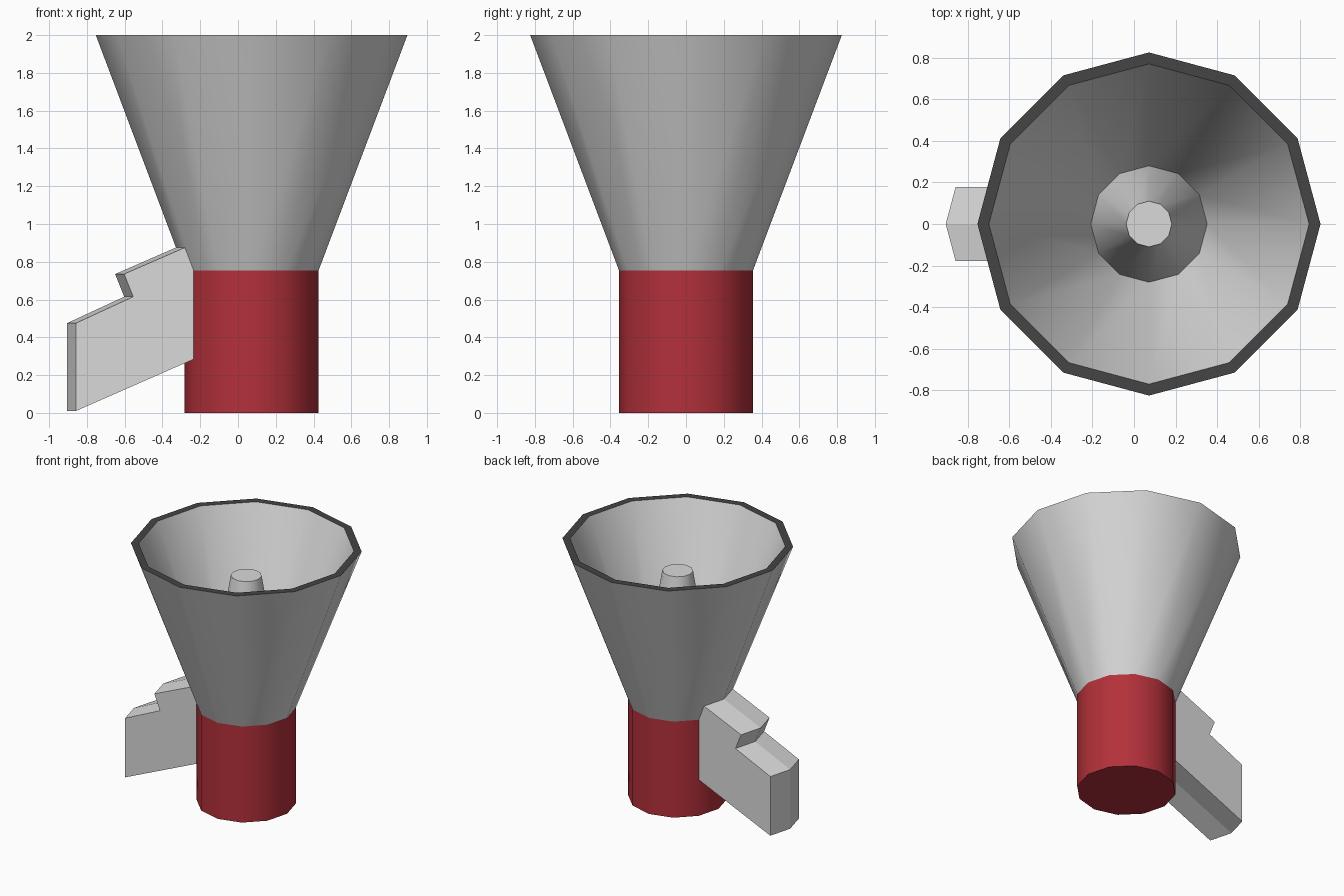
import bpy, bmesh, math

if "Cube" in bpy.data.objects:
    bpy.data.objects.remove(bpy.data.objects["Cube"])

SIDES = 12
CX = 0.072          # axis of the round parts


def material(name, colour):
    m = bpy.data.materials.new(name)
    m.diffuse_color = (*colour, 1)
    m.use_nodes = True
    m.node_tree.nodes["Principled BSDF"].inputs["Base Color"].default_value = m.diffuse_color
    return m


grey = material("light grey", (0.70, 0.70, 0.70))
red = material("red", (0.45, 0.030, 0.042))
dark = material("dark grey", (0.058, 0.058, 0.058))


def make_object(name, bm, mats, smooth):
    bmesh.ops.recalc_face_normals(bm, faces=bm.faces)
    mesh = bpy.data.meshes.new(name)
    bm.to_mesh(mesh)
    bm.free()
    for m in mats:
        mesh.materials.append(m)
    ob = bpy.data.objects.new(name, mesh)
    bpy.context.collection.objects.link(ob)
    if smooth:
        bpy.ops.object.select_all(action='DESELECT')
        ob.select_set(True)
        bpy.context.view_layer.objects.active = ob
        bpy.ops.object.shade_smooth_by_angle(angle=math.radians(40))
    return ob


def lathe(name, profile, mats, cap_first=False, cap_last=False, band_mats=None):
    """Turn (radius, z) points into a twelve-sided part."""
    bm = bmesh.new()
    rings = []
    for r, z in profile:
        rings.append([bm.verts.new((CX + r * math.cos(math.tau * i / SIDES),
                                    r * math.sin(math.tau * i / SIDES), z))
                      for i in range(SIDES)])
    for k, (a, b) in enumerate(zip(rings, rings[1:])):
        for i in range(SIDES):
            j = (i + 1) % SIDES
            f = bm.faces.new((a[i], a[j], b[j], b[i]))
            f.material_index = band_mats[k] if band_mats else 0
    if cap_first:
        bm.faces.new(rings[0])
    if cap_last:
        bm.faces.new(rings[-1])
    return make_object(name, bm, mats, True)


# Red neck with closed base
R = 0.355
lathe("neck", [(R, 0), (R, 0.755)], [red], cap_first=True)

# Flared bell: outer wall, dark rim, inner wall, and the tapered centre peg
lathe("bell", [(R, 0.755), (0.825, 2.0), (0.77, 2.0), (0.28, 0.755), (0.11, 1.78)],
      [grey, dark], cap_first=True, cap_last=True, band_mats=[0, 1, 0, 0])

# Stepped side fin: the profile is swept across two neck facets, so it has a central ridge
profile = [(-0.232, 0.285), (-0.858, 0.01), (-0.858, 0.475), (-0.555, 0.615),
           (-0.603, 0.735), (-0.282, 0.875), (-0.232, 0.755)]
half_width = R * math.sin(math.radians(30))
ridge = R * (1 - math.cos(math.radians(30)))

bm = bmesh.new()
rows = [[bm.verts.new((x - dx, y, z)) for x, z in profile]
        for y, dx in ((-half_width, 0), (0, ridge), (half_width, 0))]
for a, b in zip(rows, rows[1:]):
    for i in range(len(profile)):
        j = (i + 1) % len(profile)
        bm.faces.new((a[i], a[j], b[j], b[i]))
bm.faces.new(rows[0])
bm.faces.new(rows[2])
make_object("side_fin", bm, [grey], False)
